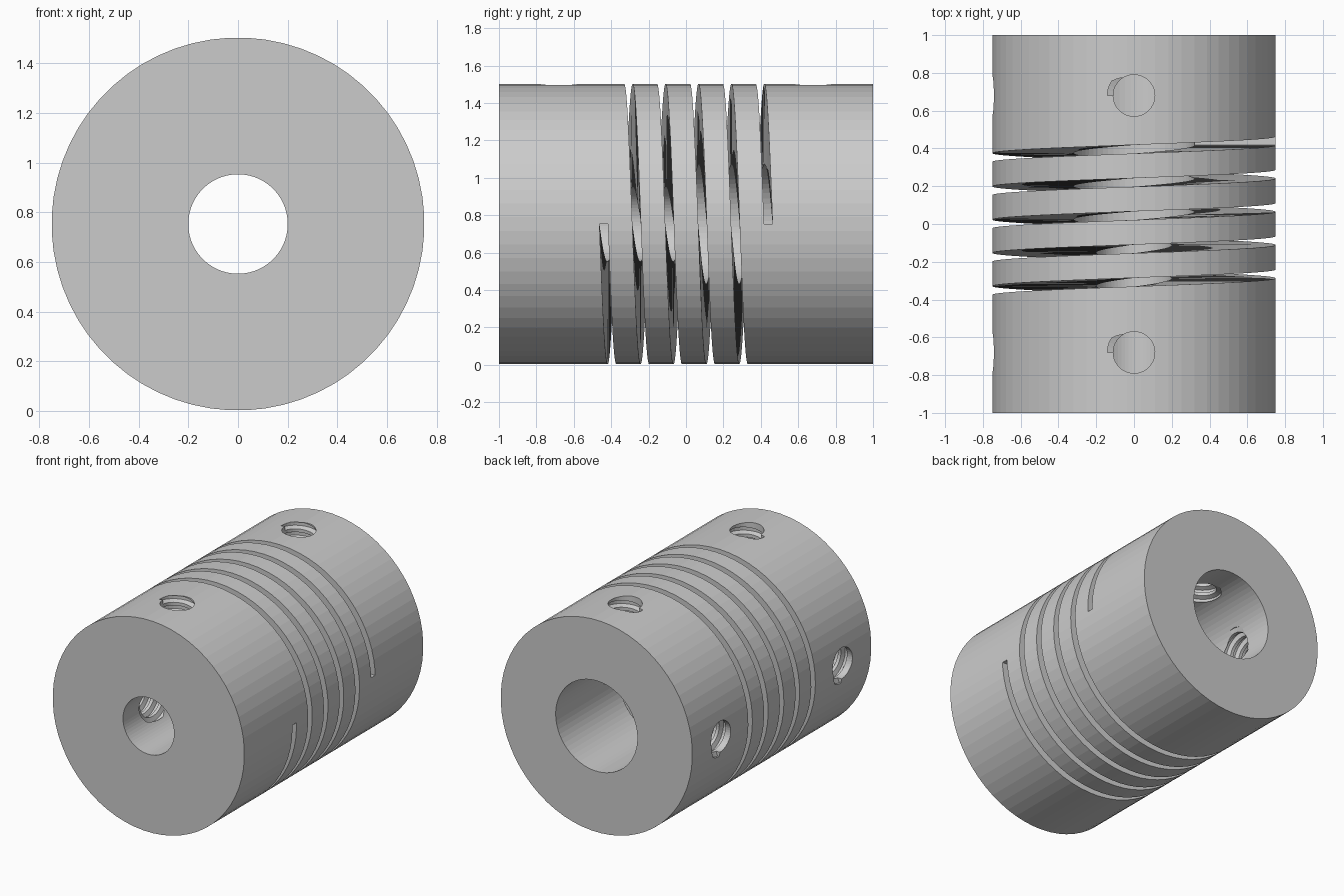
import bpy, bmesh
from math import cos, sin, pi, radians
from mathutils import Matrix

if "Cube" in bpy.data.objects:
    bpy.data.objects.remove(bpy.data.objects["Cube"])

CZ = 0.753          # height of the coupling axis
SIDES = 64


def sweep(name, section, matrix, turns=1.0, pitch=0.0, sides=SIDES, start=0.0, closed=False):
    """Sweep an (r, z) section around local z, rising by pitch per turn."""
    bm = bmesh.new()
    n = round(turns * sides)
    rings = []
    for i in range(n if closed else n + 1):
        a = start + 2 * pi * i / sides
        rise = pitch * i / sides
        rings.append([bm.verts.new((r * cos(a), r * sin(a), z + rise)) for r, z in section])
    k = len(section)
    for i in range(n):
        p, q = rings[i], rings[(i + 1) % len(rings)]
        for j in range(k):
            m = (j + 1) % k
            bm.faces.new((p[j], p[m], q[m], q[j]))
    if not closed:
        bm.faces.new(rings[0])
        bm.faces.new(rings[-1])
    return finish(name, bm, matrix)


def rod(name, radius, z0, z1, matrix):
    bm = bmesh.new()
    bmesh.ops.create_cone(bm, cap_ends=True, segments=40, radius1=radius, radius2=radius,
                          depth=z1 - z0,
                          matrix=Matrix.Translation((0, 0, (z0 + z1) / 2)) @ Matrix.Rotation(0.03, 4, 'Z'))
    return finish(name, bm, matrix)


def finish(name, bm, matrix):
    bm.transform(matrix)
    bmesh.ops.recalc_face_normals(bm, faces=bm.faces)
    me = bpy.data.meshes.new(name)
    bm.to_mesh(me)
    bm.free()
    ob = bpy.data.objects.new(name, me)
    bpy.context.collection.objects.link(ob)
    return ob


def cut(target, cutter):
    cutter.hide_render = True
    mod = target.modifiers.new("cut", 'BOOLEAN')
    mod.operation = 'DIFFERENCE'
    mod.solver = 'EXACT'
    mod.object = cutter
    bpy.context.view_layer.objects.active = target
    bpy.ops.object.modifier_apply(modifier=mod.name)
    bpy.data.objects.remove(cutter)


center = Matrix.Translation((0, 0, CZ))
along_y = center @ Matrix.Rotation(radians(-90), 4, 'X')

# body with a narrow front bore and a wide back bore
body = sweep("coupling_body",
             [(0.2, -1), (0.75, -1), (0.75, 1), (0.32, 1), (0.32, 0.003), (0.2, 0.003)],
             along_y, start=pi / SIDES, closed=True)

# threaded set-screw holes on the top and on the left side
W, P, TURNS = 0.031, 0.07, 8.5
for tilt in (0, -90):
    for y in (-0.68, 0.68):
        m = center @ Matrix.Rotation(radians(tilt), 4, 'Y') @ Matrix.Translation((0, y, 0))
        cut(body, rod("hole_cutter", 0.11, 0.06, 0.9, m))
        z0 = 0.735 - P * TURNS
        cut(body, sweep("thread_cutter",
                        [(0.09, z0 - W), (0.141, z0 - 0.012), (0.141, z0 + 0.012), (0.09, z0 + W)],
                        m, turns=TURNS, pitch=P, sides=32, start=0.0))

# spiral slot of five turns, open to the bore
h = 0.0225
cut(body, sweep("slot_cutter",
                [(0.1, -0.44 - h), (0.9, -0.44 - h), (0.9, -0.44 + h), (0.1, -0.44 + h)],
                along_y, turns=5, pitch=0.176))
